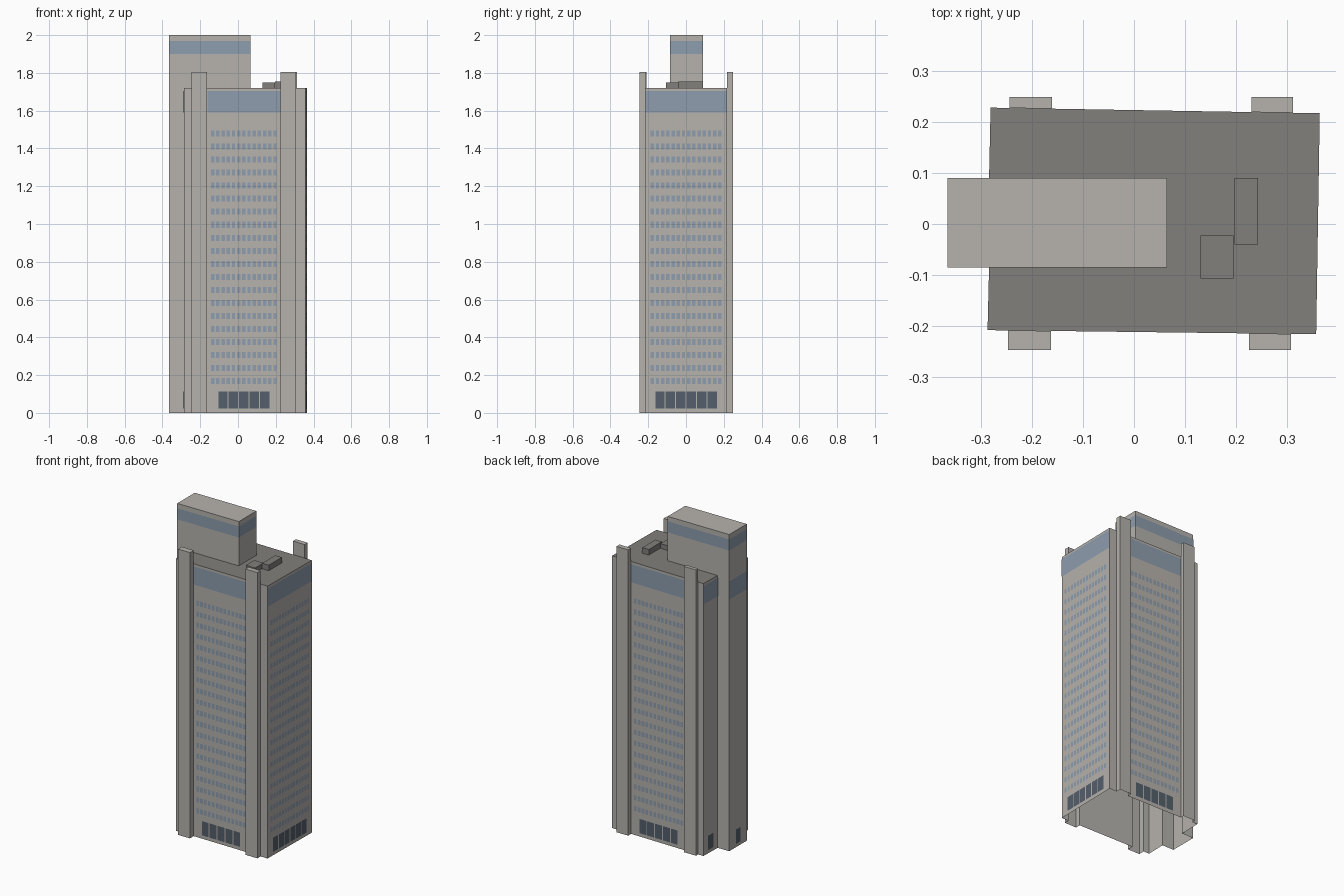
import bpy
import bmesh
from mathutils import Vector

cube = bpy.data.objects.get("Cube")
if cube:
    bpy.data.objects.remove(cube, do_unlink=True)


def material(name, rgb):
    m = bpy.data.materials.new(name)
    m.use_nodes = True
    colour = (*rgb, 1)
    m.diffuse_color = colour
    bsdf = m.node_tree.nodes["Principled BSDF"]
    bsdf.inputs["Base Color"].default_value = colour
    bsdf.inputs["Roughness"].default_value = 0.9
    return m


CONCRETE = material("pale concrete", (0.47, 0.45, 0.42))
ROOF = material("dark roof grey", (0.22, 0.215, 0.2))
GLASS = material("blue glass", (0.27, 0.34, 0.42))
DOOR = material("dark slate glass", (0.09, 0.115, 0.15))

ROOF_Z, PILASTER_Z, TOWER_Z = 1.72, 1.805, 2.0


def finish(name, bm, mats):
    mesh = bpy.data.meshes.new(name)
    bmesh.ops.remove_doubles(bm, verts=bm.verts, dist=1e-5)
    bm.to_mesh(mesh)
    bm.free()
    for m in mats:
        mesh.materials.append(m)
    ob = bpy.data.objects.new(name, mesh)
    bpy.context.collection.objects.link(ob)
    return ob


def shell(name, outline, top, mats):
    """Open-bottomed prism; each outline entry is (x, y, foot of the wall after it or None)."""
    bm = bmesh.new()

    def face(points):
        return bm.faces.new([bm.verts.new(p) for p in points])

    for i, (x, y, foot) in enumerate(outline):
        if foot is not None:
            u, v, _ = outline[(i + 1) % len(outline)]
            face([(x, y, foot), (u, v, foot), (u, v, top), (x, y, top)])
    face([(x, y, top) for x, y, _ in outline]).material_index = len(mats) - 1
    return finish(name, bm, mats)


def box(name, x0, x1, y0, y1, z0, z1, mat):
    shell(name, [(x0, y0, z0), (x1, y0, z0), (x1, y1, z0), (x0, y1, z0)], z1, [mat])


def panels(name, a, b, rects, mat):
    """Thin plates on the wall from a to b; rects are (u0, u1, z0, z1), u from the wall middle."""
    a, b = Vector(a), Vector(b)
    d = (b - a).normalized()
    mid = (a + b) / 2 + Vector((d.y, -d.x)) * 0.002
    bm = bmesh.new()
    for u0, u1, z0, z1 in rects:
        p, q = mid + d * u0, mid + d * u1
        corners = [(p.x, p.y, z0), (q.x, q.y, z0), (q.x, q.y, z1), (p.x, p.y, z1)]
        bm.faces.new([bm.verts.new(c) for c in corners])
    finish(name, bm, [mat])


def row(count, pitch, width, z0, z1):
    first = -(count - 1) * pitch / 2
    return [(first + i * pitch - width / 2, first + i * pitch + width / 2, z0, z1)
            for i in range(count)]


# Slightly skewed plan of the main block
FL, FR = Vector((-0.287, -0.208)), Vector((0.357, -0.216))
BR, BL = Vector((0.364, 0.217)), Vector((-0.281, 0.228))


def on_wall(a, b, x):
    return a.lerp(b, (x - a.x) / (b.x - a.x))


front = [on_wall(FL, FR, x) for x in (-0.247, -0.163, 0.225, 0.308)]
back = [on_wall(BR, BL, x) for x in (0.312, 0.23, -0.161, -0.244)]

# Main block, open where pilasters and the service tower join it
TY0, TY1, TX0, TX1 = -0.085, 0.09, -0.365, 0.065
LEFT_X = -0.284
outline = [(*FL, 0)]
outline += [(*p, f) for p, f in zip(front, (None, 0, None, 0))]
outline += [(*FR, 0), (*BR, 0)]
outline += [(*p, f) for p, f in zip(back, (None, 0, None, 0))]
outline += [(*BL, 0), (LEFT_X, TY1, None), (LEFT_X, TY0, 0)]
shell("main_block", outline, ROOF_Z, [CONCRETE, ROOF])

# Pilasters on the front and back walls
for side, pts, y in (("front", front, -0.247), ("back", back, 0.249)):
    for label, (p, q) in zip(("a", "b"), (pts[:2], pts[2:])):
        shell(f"{side}_pilaster_{label}",
              [(p.x, p.y, 0), (p.x, y, 0), (q.x, y, 0), (q.x, q.y, ROOF_Z)],
              PILASTER_Z, [CONCRETE])

# Service tower
shell("service_tower",
      [(TX0, TY0, 0), (LEFT_X, TY0, ROOF_Z), (TX1, TY0, ROOF_Z),
       (TX1, TY1, ROOF_Z), (LEFT_X, TY1, 0), (TX0, TY1, 0)],
      TOWER_Z, [CONCRETE])

# Rooftop plant boxes
box("roof_plant_small", 0.13, 0.195, -0.107, -0.023, ROOF_Z, 1.75, ROOF)
box("roof_plant_long", 0.197, 0.243, -0.04, 0.09, ROOF_Z, 1.755, ROOF)

# Windows, doors and the top band on the three main walls
for side, a, b, columns, doors in (("front", front[1], front[2], 13, 5),
                                   ("right", FR, BR, 14, 6),
                                   ("back", back[1], back[2], 13, 5)):
    windows = []
    for floor in range(20):
        z = 0.168 + floor * 0.069
        windows += row(columns, 0.0275, 0.018, z - 0.016, z + 0.016)
    panels(f"{side}_windows", a, b, windows, GLASS)
    panels(f"{side}_doors", a, b, row(doors, 0.0555, 0.049, 0.022, 0.112), DOOR)
    half = (b - a).length / 2 - 0.001
    panels(f"{side}_top_band", a, b, [(-half, half, 1.59, 1.705)], GLASS)

# Narrow walls of the side with the tower: one door and a top band each
for name, a, b in (("side_strip_back", BL, (LEFT_X, TY1)),
                   ("side_strip_front", (LEFT_X, TY0), FL),
                   ("tower_end", (TX0, TY1), (TX0, TY0))):
    half = (Vector(b) - Vector(a)).length / 2 - 0.001
    panels(name + "_band", a, b, [(-half, half, 1.59, 1.705)], GLASS)
    panels(name + "_door", a, b, row(1, 0.05, 0.049, 0.022, 0.112), DOOR)

# Glass band around the tower head
corners = [(TX0, TY0), (TX1, TY0), (TX1, TY1), (TX0, TY1)]
for i, name in enumerate(("front", "right", "back", "left")):
    a, b = corners[i], corners[(i + 1) % 4]
    half = (Vector(b) - Vector(a)).length / 2
    panels(f"tower_band_{name}", a, b, [(-half, half, 1.9, 1.97)], GLASS)
